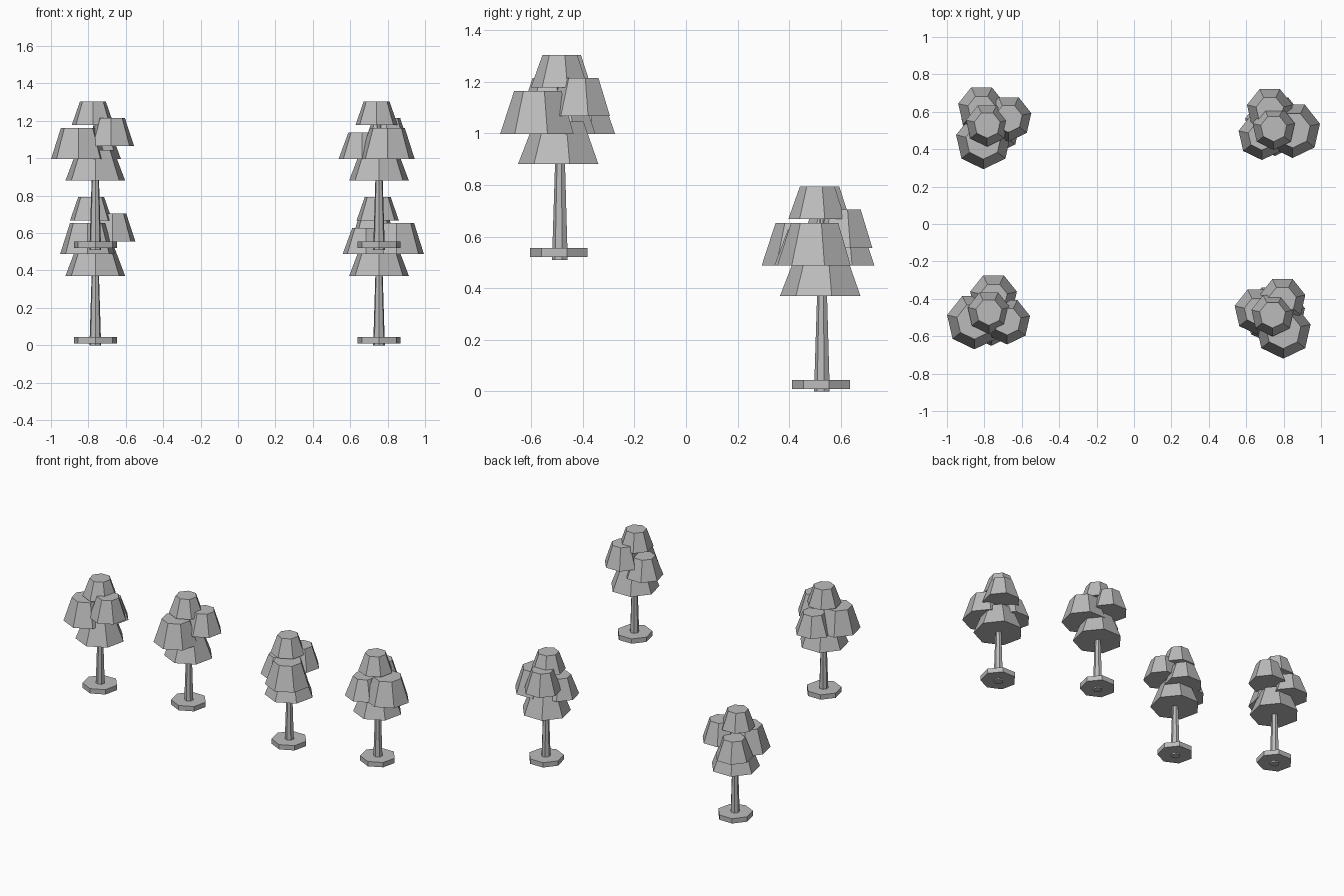
import bpy
import math

cube = bpy.data.objects.get("Cube")
if cube:
    bpy.data.objects.remove(cube, do_unlink=True)

grey = bpy.data.materials.new("plain_grey")
grey.use_nodes = True
COLOR = (0.5, 0.5, 0.5, 1.0)
grey.diffuse_color = COLOR
grey.node_tree.nodes["Principled BSDF"].inputs["Base Color"].default_value = COLOR

SIDES = 7


def frustum(name, x, y, z0, z1, r0, r1):
    """Seven-sided tapered block with one corner facing the front."""
    bpy.ops.mesh.primitive_cone_add(vertices=SIDES, radius1=r0, radius2=r1,
                                    depth=z1 - z0, location=(x, y, (z0 + z1) / 2))
    obj = bpy.context.object
    obj.name = name
    # The primitive's first corner lies on +y; turn it to -y
    obj.rotation_euler.z = math.pi
    obj.data.materials.append(grey)
    return obj


# Foliage tiers: bottom height, top height, bottom radius, top radius
TIERS = {
    "large_foliage": (0.487, 0.653, 0.150, 0.096),
    "high_foliage": (0.556, 0.705, 0.125, 0.075),
    "small_foliage": (0.487, 0.627, 0.128, 0.075),
    "crown_foliage": (0.667, 0.793, 0.116, 0.071),
}

# Trunk position, then the offset of each tier from the trunk
TREES = {
    "back_right": ((-0.763, 0.528, 0.0),
                   ((-0.042, -0.085), (0.092, 0.037), (-0.052, 0.087), (-0.022, 0.002))),
    "back_left": ((0.754, 0.528, 0.0),
                  ((0.094, -0.025), (-0.028, 0.081), (-0.070, -0.058), (-0.007, -0.016))),
    "front_right": ((-0.763, -0.487, 0.51),
                    ((-0.090, -0.033), (0.085, -0.032), (0.012, 0.097), (-0.013, 0.016))),
    "front_left": ((0.754, -0.487, 0.51),
                   ((0.044, -0.083), (0.040, 0.080), (-0.091, 0.021), (-0.013, 0.002))),
}

for tree, ((x, y, z), offsets) in TREES.items():
    # Ground disc, trunk and the lowest wide tier
    frustum(tree + "_base", x, y, z + 0.01, z + 0.045, 0.118, 0.118)
    frustum(tree + "_trunk", x, y, z, z + 0.70, 0.032, 0.010)
    frustum(tree + "_lower_foliage", x, y, z + 0.37, z + 0.535, 0.164, 0.10)
    # Overlapping upper tiers
    for (tier, (z0, z1, r0, r1)), (dx, dy) in zip(TIERS.items(), offsets):
        frustum(tree + "_" + tier, x + dx, y + dy, z + z0, z + z1, r0, r1)
